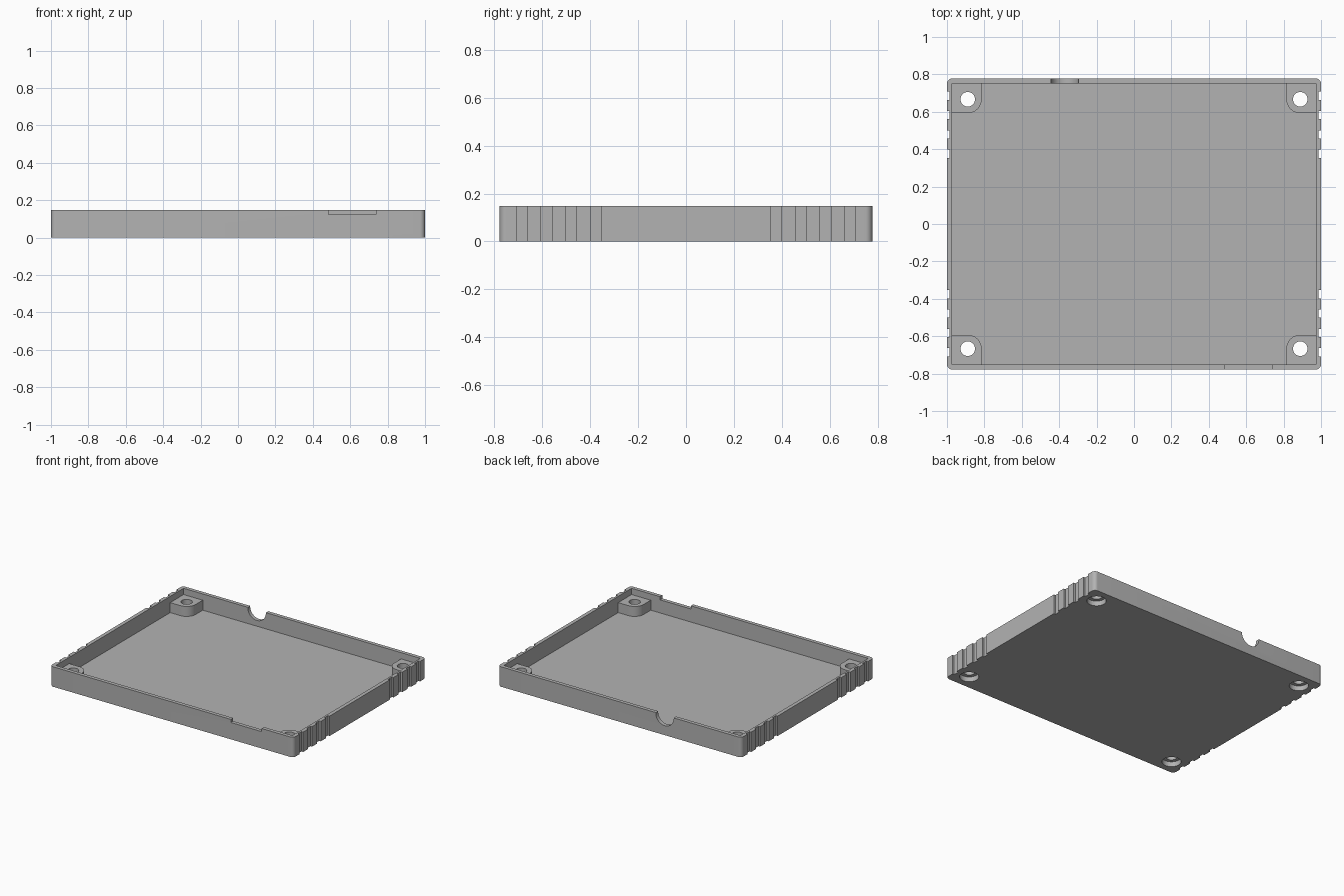
import bpy
import bmesh
import math

cube = bpy.data.objects.get("Cube")
if cube:
    bpy.data.objects.remove(cube, do_unlink=True)

MM = 2 / 108                      # the tray is laid out on a 108 x 84 x 8 grid
HX, HY, HZ = 54, 42, 8
WALL, FLOOR, POST_TOP = 1.5, 1.5, 5.5
HOLE_X, HOLE_Y = 48, 36

grey = bpy.data.materials.new("plain grey")
grey.use_nodes = True
grey.diffuse_color = (0.45, 0.45, 0.45, 1)
grey.node_tree.nodes["Principled BSDF"].inputs["Base Color"].default_value = (0.45, 0.45, 0.45, 1)


def arc(cx, cy, r, start, end, steps):
    """Points on an arc, angles in degrees."""
    angles = [math.radians(start + (end - start) * i / steps) for i in range(steps + 1)]
    return [(cx + r * math.cos(a), cy + r * math.sin(a)) for a in angles]


def prism(name, outline, low, high, to_xyz=lambda u, v, w: (u, v, w)):
    """Extrude a flat outline between two levels."""
    bm = bmesh.new()
    bottom = [bm.verts.new([c * MM for c in to_xyz(u, v, low)]) for u, v in outline]
    top = [bm.verts.new([c * MM for c in to_xyz(u, v, high)]) for u, v in outline]
    bm.faces.new(bottom)
    bm.faces.new(top)
    for i in range(len(outline)):
        j = (i + 1) % len(outline)
        bm.faces.new((bottom[i], bottom[j], top[j], top[i]))
    bmesh.ops.recalc_face_normals(bm, faces=bm.faces)
    mesh = bpy.data.meshes.new(name)
    bm.to_mesh(mesh)
    bm.free()
    mesh.materials.append(grey)
    obj = bpy.data.objects.new(name, mesh)
    bpy.context.collection.objects.link(obj)
    return obj


def box(name, x0, x1, y0, y1, z0, z1):
    return prism(name, [(x0, y0), (x1, y0), (x1, y1), (x0, y1)], z0, z1)


def boolean(target, tool, operation="DIFFERENCE"):
    """Apply a boolean and discard the tool."""
    tool.hide_render = True
    mod = target.modifiers.new("cut", "BOOLEAN")
    mod.operation = operation
    mod.solver = "EXACT"
    mod.object = tool
    graph = bpy.context.evaluated_depsgraph_get()
    mesh = bpy.data.meshes.new_from_object(target.evaluated_get(graph))
    target.modifiers.clear()
    target.data = mesh
    bpy.data.objects.remove(tool, do_unlink=True)


# Outer block with rounded upright corners
R = 1.5
corners = [(1, 1), (-1, 1), (-1, -1), (1, -1)]
outline = []
for i, (sx, sy) in enumerate(corners):
    outline += arc(sx * (HX - R), sy * (HY - R), R, 90 * i, 90 * i + 90, 8)
tray = prism("tray", outline, 0, HZ)

# Open cavity
ix, iy = HX - WALL, HY - WALL
boolean(tray, box("cavity", -ix, ix, -iy, iy, FLOOR, HZ + 2))

# Corner posts, rounded towards the middle
for sx, sy in corners:
    quarter = arc(HOLE_X, HOLE_Y, 4, 180, 270, 12)
    shape = quarter + [(ix + 0.5, HOLE_Y - 4), (ix + 0.5, iy + 0.5), (HOLE_X - 4, iy + 0.5)]
    post = prism("post", [(sx * x, sy * y) for x, y in shape], FLOOR - 0.5, POST_TOP)
    boolean(tray, post, "UNION")

# Screw holes with wide recesses underneath
for sx, sy in corners:
    for radius, low, high in ((2.1, -1, HZ + 1), (3.5, -1, 2)):
        circle = arc(sx * HOLE_X, sy * HOLE_Y, radius, 0, 360, 32)[:-1]
        boolean(tray, prism("screw_cutter", circle, low, high))

# Grip grooves on both sides
for sx in (-1, 1):
    for sy in (-1, 1):
        for k in range(4):
            y = sy * (20.25 + 5.6 * k)
            x0, x1 = sorted((sx * (HX - 0.75), sx * (HX + 1)))
            boolean(tray, box("groove_cutter", x0, x1, y - 1.2, y + 1.2, -1, HZ + 1))

# Shallow slot in the front rim
boolean(tray, box("slot_cutter", 26.2, 39.9, -HY - 1, -HY + WALL + 0.2, 6.75, HZ + 1))

# Half-round cable notch in the back rim
notch = arc(-20, 7.8, 4, 0, 360, 40)[:-1]
boolean(tray, prism("notch_cutter", notch, HY - WALL - 0.2, HY + 1, lambda u, v, w: (u, w, v)))

# Smooth the curved walls, keep edges crisp
bpy.ops.object.select_all(action="DESELECT")
tray.select_set(True)
bpy.context.view_layer.objects.active = tray
bpy.ops.object.shade_smooth_by_angle(angle=math.radians(25))
